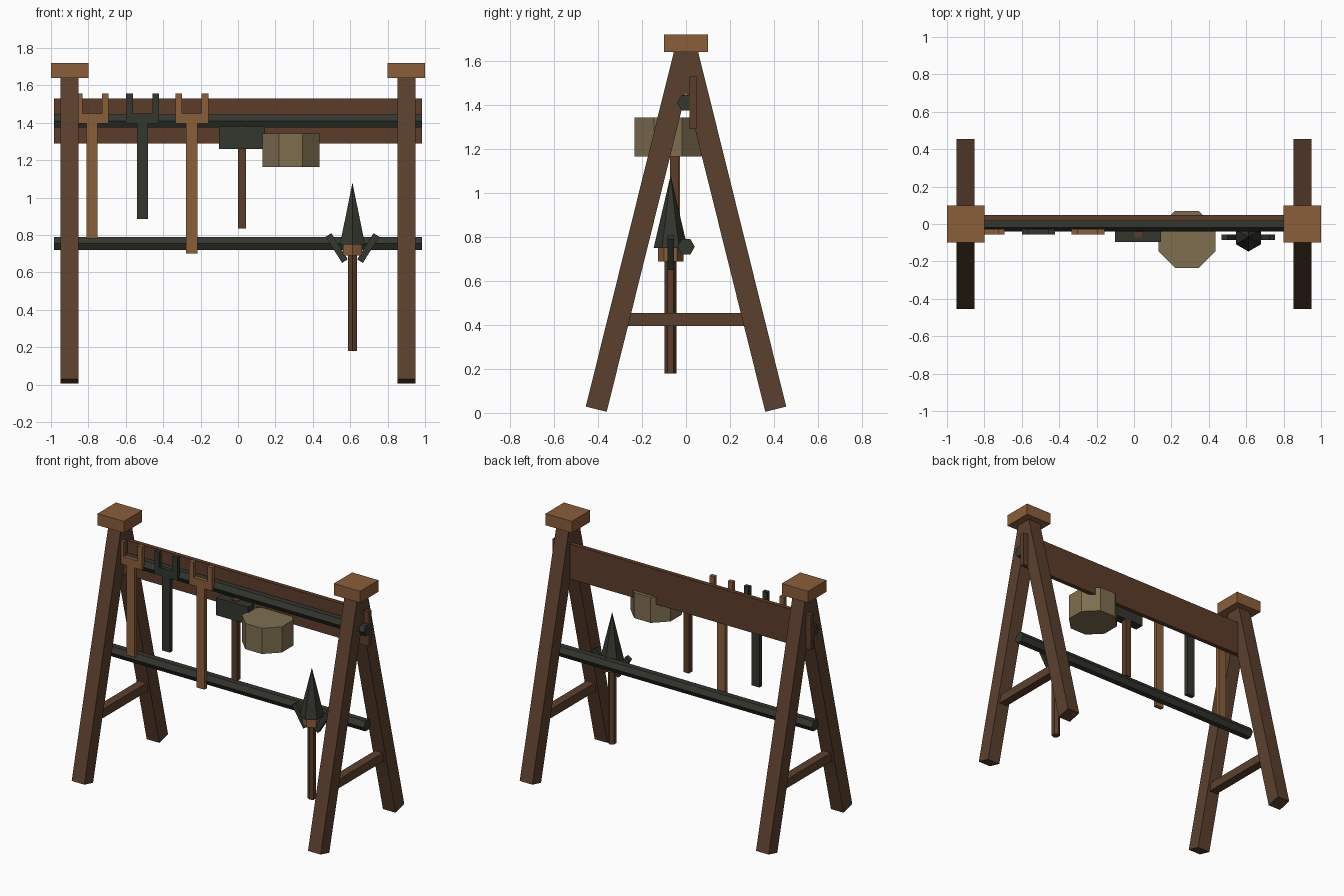
import bpy
from math import atan2, hypot, radians, pi
from mathutils import Vector

cube = bpy.data.objects.get("Cube")
if cube:
    bpy.data.objects.remove(cube, do_unlink=True)


def make_material(name, color):
    m = bpy.data.materials.new(name)
    m.use_nodes = True
    m.diffuse_color = (*color, 1)
    m.node_tree.nodes["Principled BSDF"].inputs["Base Color"].default_value = (*color, 1)
    return m


dark_wood = make_material("dark wood", (0.105, 0.051, 0.027))
red_wood = make_material("reddish wood", (0.108, 0.046, 0.023))
light_wood = make_material("light wood", (0.258, 0.112, 0.043))
iron = make_material("dark iron", (0.034, 0.037, 0.028))
stone = make_material("tan stone", (0.209, 0.156, 0.080))


def finish(name, mat):
    ob = bpy.context.object
    ob.name = name
    ob.data.materials.append(mat)
    return ob


def box(name, mat, center, size, rot=(0, 0, 0)):
    bpy.ops.mesh.primitive_cube_add(size=1, location=center, rotation=rot)
    bpy.context.object.scale = size
    return finish(name, mat)


def prism(name, mat, center, r, depth, sides=6, top=None, rot=(0, 0, 0)):
    bpy.ops.mesh.primitive_cone_add(vertices=sides, radius1=r, radius2=r if top is None else top,
                                    depth=depth, location=center, rotation=rot)
    return finish(name, mat)


# Trestle ends: splayed legs, cross brace and cap
foot, apex = Vector((0, 0.408, 0.017)), Vector((0, 0, 1.66))
span = apex - foot
tilt = atan2(-span.y, span.z)
for side, sx in (("right", -1), ("left", 1)):
    for end, sy in (("front", -1), ("back", 1)):
        mid = (foot + apex) / 2
        box(f"{side}_{end}_leg", dark_wood, (sx * 0.9, sy * mid.y, mid.z),
            (0.096, 0.098, hypot(span.y, span.z)), (sy * tilt, 0, 0))
    box(f"{side}_brace", dark_wood, (sx * 0.9, 0, 0.425), (0.06, 0.58, 0.06))
    box(f"{side}_cap", light_wood, (sx * 0.9, 0, 1.68), (0.2, 0.2, 0.08))

# Back board and the two hexagonal rails
box("back_board", red_wood, (0, 0.032, 1.41), (1.97, 0.03, 0.24))
for name, z in (("upper_rail", 1.41), ("lower_rail", 0.755)):
    prism(name, iron, (0, 0, z), 0.04, 1.97, rot=(0, pi / 2, 0))


# Hanging two-pronged tools
def fork(name, mat, x, bottom):
    y = -0.042
    box(f"{name}_handle", mat, (x, y, (bottom + 1.40) / 2), (0.06, 0.028, 1.40 - bottom))
    box(f"{name}_yoke", mat, (x, y, 1.423), (0.176, 0.028, 0.055))
    for side, s in (("right", -1), ("left", 1)):
        box(f"{name}_{side}_prong", mat, (x + s * 0.07, y, 1.495), (0.036, 0.028, 0.12))


fork("short_fork", light_wood, -0.78, 0.78)
fork("iron_fork", iron, -0.51, 0.885)
fork("long_fork", light_wood, -0.247, 0.70)

# Hammer
box("hammer_head", iron, (0.022, -0.064, 1.32), (0.245, 0.064, 0.12))
box("hammer_handle", red_wood, (0.022, -0.052, 1.11), (0.042, 0.04, 0.55))

# Octagonal block
prism("octagonal_block", stone, (0.283, -0.082, 1.253), 0.165, 0.177, sides=8, rot=(0, 0, pi / 8))

# Spear with side barbs
sx, sy = 0.612, -0.07
prism("spear_shaft", red_wood, (sx, sy, 0.45), 0.027, 0.54)
prism("spear_collar", light_wood, (sx, sy, 0.72), 0.058, 0.062)
prism("spear_point", iron, (sx, sy, 0.915), 0.077, 0.33, top=0)
for side, s in (("right", -1), ("left", 1)):
    box(f"spear_{side}_barb", iron, (sx + s * 0.084, sy, 0.73), (0.036, 0.03, 0.165),
        (0, s * radians(32), 0))
